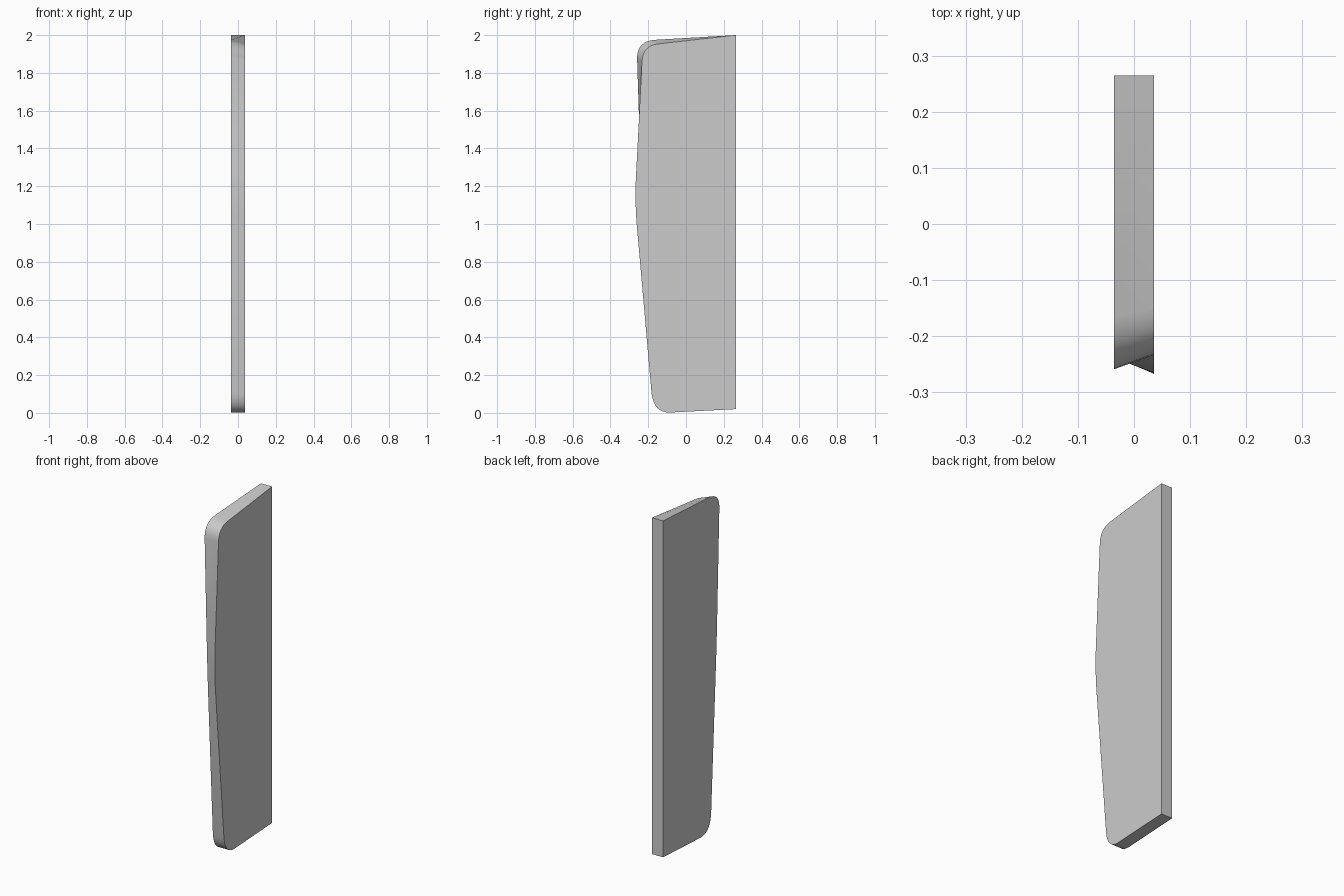
import bpy, bmesh, math
from mathutils import Vector

if "Cube" in bpy.data.objects:
    bpy.data.objects.remove(bpy.data.objects["Cube"])


def bend(start, corner, end, steps=8):
    """Rounded corner through three (y, z) points."""
    a, b, c = Vector(start), Vector(corner), Vector(end)
    pts = []
    for i in range(steps + 1):
        t = i / steps
        pts.append(a * (1 - t) ** 2 + b * 2 * t * (1 - t) + c * t * t)
    return pts


def outline(lower, middle, upper):
    """Closed side outline: straight back edge, three bends along the front."""
    return ([Vector((0.265, 0.02))] + bend(*lower) + bend(*middle)
            + bend(*upper) + [Vector((0.265, 2.0))])


# Bottom corner is shared by both sides
lower = ((-0.085, 0.002), (-0.168, 0.0), (-0.182, 0.1))

# Right side: bowed front edge and lower top corner
right = outline(lower,
                ((-0.261, 1.0), (-0.271, 1.13), (-0.265, 1.25)),
                ((-0.233, 1.86), (-0.228, 1.945), (-0.15, 1.953)))

# Left side: nearly straight front edge and fuller top corner
left = outline(lower,
               ((-0.229, 1.0), (-0.235, 1.13), (-0.239, 1.25)),
               ((-0.259, 1.88), (-0.258, 1.967), (-0.165, 1.975)))

# Slab: two side faces joined by a ruled rim
bm = bmesh.new()
ring_l = [bm.verts.new((-0.036, p.x, p.y)) for p in left]
ring_r = [bm.verts.new((0.036, p.x, p.y)) for p in right]
bm.faces.new(ring_l)
bm.faces.new(ring_r)
n = len(ring_l)
for i in range(n):
    j = (i + 1) % n
    bm.faces.new((ring_l[i], ring_l[j], ring_r[j], ring_r[i]))
bmesh.ops.recalc_face_normals(bm, faces=bm.faces)

mesh = bpy.data.meshes.new("panel")
bm.to_mesh(mesh)
bm.free()
panel = bpy.data.objects.new("panel", mesh)
bpy.context.collection.objects.link(panel)
bpy.context.view_layer.objects.active = panel
panel.select_set(True)
bpy.ops.object.shade_smooth_by_angle(angle=math.radians(30))
